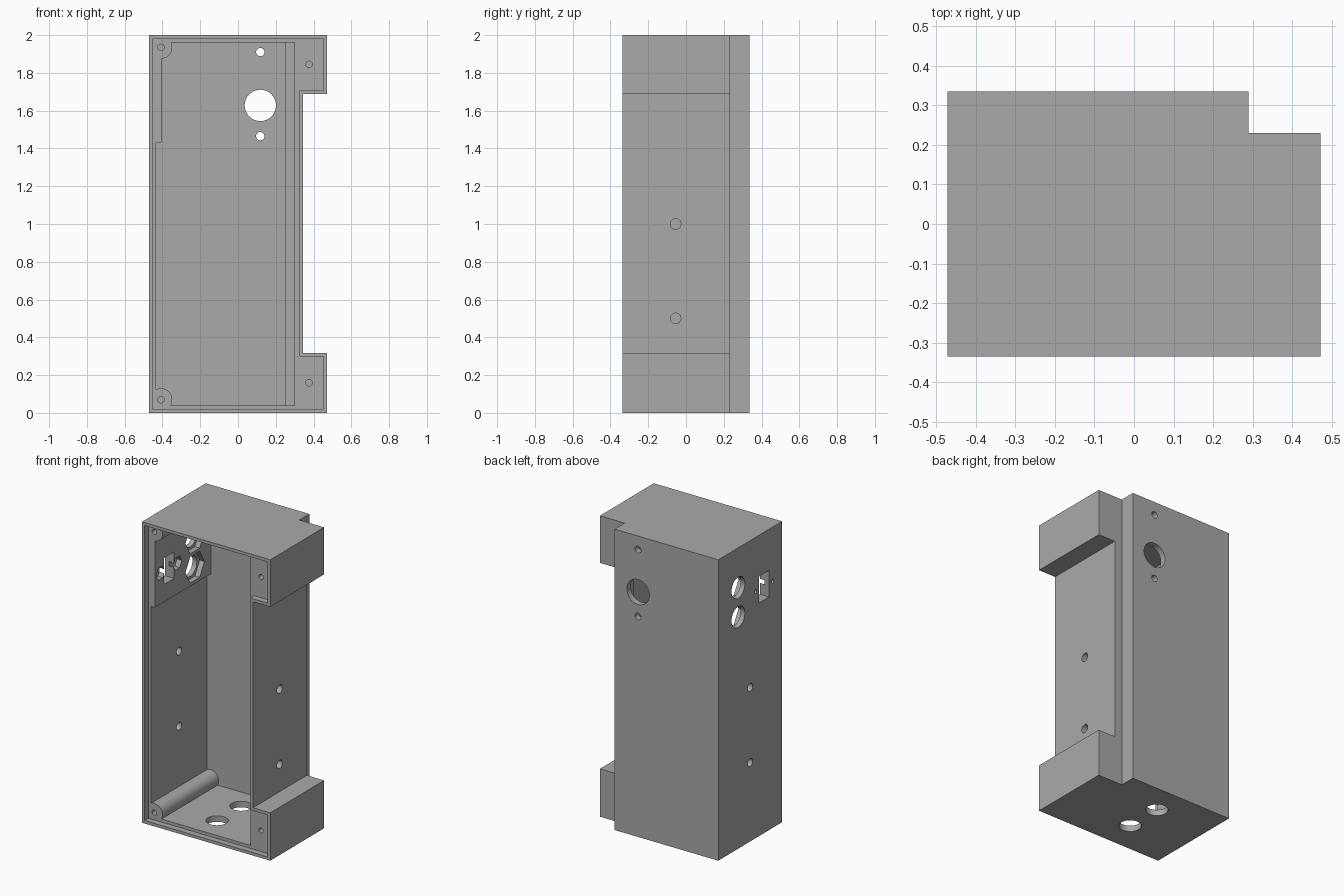
import bpy, bmesh, math

if "Cube" in bpy.data.objects:
    bpy.data.objects.remove(bpy.data.objects["Cube"])

grey = bpy.data.materials.new("light_grey")
grey.diffuse_color = (0.4, 0.4, 0.4, 1)
grey.use_nodes = True
grey.node_tree.nodes["Principled BSDF"].inputs["Base Color"].default_value = grey.diffuse_color


def prism(name, pts, axis, a, b):
    """Extrude a 2D profile along an axis from a to b."""
    place = {'x': lambda u, v, t: (t, u, v),
             'y': lambda u, v, t: (u, t, v),
             'z': lambda u, v, t: (u, v, t)}[axis]
    bm = bmesh.new()
    lo = [bm.verts.new(place(u, v, a)) for u, v in pts]
    hi = [bm.verts.new(place(u, v, b)) for u, v in pts]
    bm.faces.new(lo)
    bm.faces.new(hi)
    n = len(pts)
    for i in range(n):
        j = (i + 1) % n
        bm.faces.new((lo[i], lo[j], hi[j], hi[i]))
    bmesh.ops.recalc_face_normals(bm, faces=bm.faces)
    me = bpy.data.meshes.new(name)
    bm.to_mesh(me)
    bm.free()
    me.materials.append(grey)
    ob = bpy.data.objects.new(name, me)
    bpy.context.collection.objects.link(ob)
    return ob


def disc(u, v, r, n=32):
    return [(u + r * math.cos(2 * math.pi * i / n), v + r * math.sin(2 * math.pi * i / n))
            for i in range(n)]


def rect(u0, u1, v0, v1):
    return [(u0, v0), (u1, v0), (u1, v1), (u0, v1)]


def cut(target, cutter):
    """Subtract the cutter from the target and remove it."""
    mod = target.modifiers.new("cut", 'BOOLEAN')
    mod.operation, mod.solver, mod.object = 'DIFFERENCE', 'EXACT', cutter
    deps = bpy.context.evaluated_depsgraph_get()
    me = bpy.data.meshes.new_from_object(target.evaluated_get(deps))
    target.modifiers.clear()
    target.data = me
    bpy.data.objects.remove(cutter)


def c_profile(d):
    """Front outline with two right-hand tabs, inset by d."""
    l, r, w = -0.472 + d, 0.472 - d, 0.345 - d
    z0, z1, z2, z3 = d, 0.318 - d, 1.687 + d, 2 - d
    return [(l, z0), (r, z0), (r, z1), (w, z1), (w, z2), (r, z2), (r, z3), (l, z3)]


# Outer shell: C-shaped front outline with a step along the back right edge
case = prism("enclosure_case", c_profile(0), 'y', -0.335, 0.335)
cut(case, prism("step", rect(0.29, 0.7, 0.23, 0.6), 'z', -0.5, 2.5))

# Lid rebate around the front opening
cut(case, prism("rebate", c_profile(0.02), 'y', -0.5, -0.295))

# Cavity, leaving the thick panel on the left wall and two corner screw posts
cavity = prism("cavity", [(-0.434, -0.33), (0.30, -0.33), (0.30, 0.19), (0.25, 0.19),
                          (0.25, 0.295), (-0.434, 0.295)], 'z', 0.04, 1.962)
cut(cavity, prism("panel", rect(-0.7, -0.405, 1.432, 2.3), 'y', -1, 1))
for z in (0.07, 1.935):
    cut(cavity, prism("post", disc(-0.408, z, 0.06), 'y', -1, 1))
cut(case, cavity)

# Blind screw holes in the posts and tabs
for x, z in ((-0.408, 0.07), (-0.408, 1.935), (0.376, 0.16), (0.376, 1.845)):
    cut(case, prism("screw_hole", disc(x, z, 0.017, 24), 'y', -0.4, 0.0))

# Back wall: large hole with a small one above and below
for z, r in ((1.628, 0.083), (1.91, 0.022), (1.465, 0.022)):
    cut(case, prism("back_hole", disc(0.118, z, r), 'y', 0.2, 0.5))

# Side wall mounting holes
for z in (0.5, 1.0):
    cut(case, prism("right_hole", disc(-0.055, z, 0.028), 'x', 0.27, 0.4))
    cut(case, prism("left_hole", disc(0.0, z + 0.024, 0.026), 'x', -0.6, -0.42))

# Left panel: round sockets and small screw holes with hexagonal nut pockets inside
for y, z, r, hexr in ((0.126, 1.735, 0.07, 0.1), (0.126, 1.54, 0.07, 0.1),
                      (-0.057, 1.638, 0.012, 0.045), (-0.235, 1.638, 0.012, 0.045)):
    cut(case, prism("socket", disc(y, z, r), 'x', -0.6, -0.38))
    cut(case, prism("nut_pocket", disc(y, z, hexr, 6), 'x', -0.44, -0.38))

# Left panel: rectangular switch opening
cut(case, prism("switch_opening", rect(-0.198, -0.094, 1.55, 1.725), 'x', -0.6, -0.38))

# Floor cable holes
for y in (-0.12, 0.132):
    cut(case, prism("floor_hole", disc(-0.07, y, 0.068), 'z', -0.2, 0.1))

# Smooth the round holes while keeping hard edges
bpy.context.view_layer.objects.active = case
case.select_set(True)
bpy.ops.object.shade_smooth_by_angle(angle=math.radians(30))
